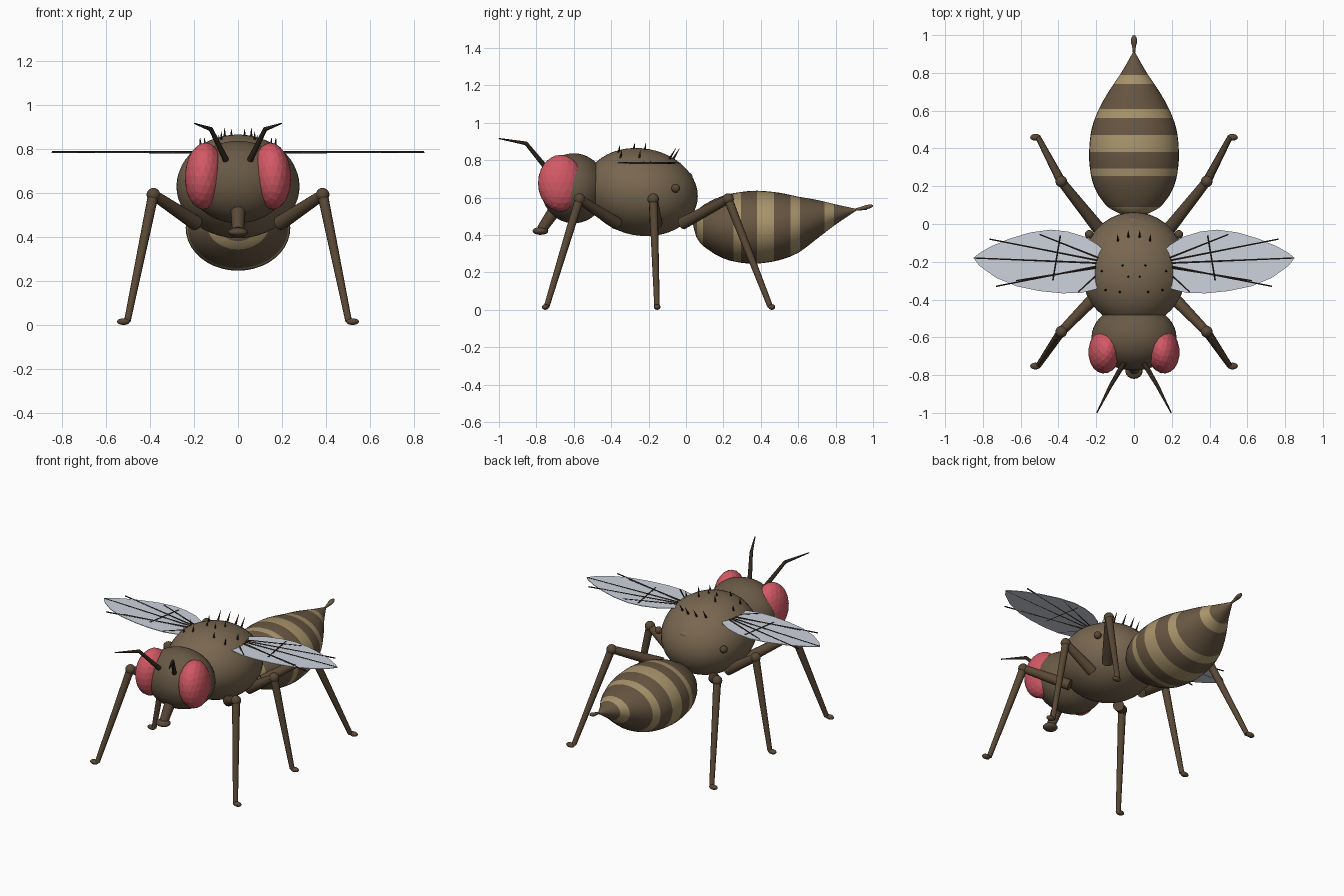
import bpy, bmesh, math
from mathutils import Vector, Matrix

if "Cube" in bpy.data.objects:
    bpy.data.objects.remove(bpy.data.objects["Cube"])


def mat(name, r, g, b):
    m = bpy.data.materials.new(name)
    m.diffuse_color = (r, g, b, 1)
    m.use_nodes = True
    m.node_tree.nodes["Principled BSDF"].inputs["Base Color"].default_value = m.diffuse_color
    return m


BODY = mat("body_brown", .19, .135, .08)
HEAD = mat("head_brown", .14, .10, .06)
DARK = mat("band_dark", .14, .095, .055)
LIGHT = mat("band_light", .40, .30, .15)
LEG = mat("leg_brown", .10, .065, .036)
BRISTLE = mat("bristle_dark", .03, .02, .013)
EYE = mat("eye_red", .65, .10, .13)
WING = mat("wing_pale", .61, .65, .73)


def finish(name, bm, mats, smooth=True):
    bmesh.ops.recalc_face_normals(bm, faces=bm.faces)
    me = bpy.data.meshes.new(name)
    bm.to_mesh(me)
    bm.free()
    for m in mats:
        me.materials.append(m)
    ob = bpy.data.objects.new(name, me)
    bpy.context.collection.objects.link(ob)
    if smooth:
        bpy.ops.object.select_all(action='DESELECT')
        bpy.context.view_layer.objects.active = ob
        ob.select_set(True)
        bpy.ops.object.shade_smooth_by_angle(angle=math.radians(40))
    return ob


def add_ball(bm, c, r, rot=Matrix(), seg=16, rings=10):
    M = Matrix.Translation(c) @ rot @ Matrix.Diagonal((*r, 1))
    bmesh.ops.create_uvsphere(bm, u_segments=seg, v_segments=rings, radius=1, matrix=M)


def add_rod(bm, a, b, r1, r2, seg=12):
    a, b = Vector(a), Vector(b)
    d = b - a
    M = Matrix.Translation((a + b) / 2) @ d.to_track_quat('Z', 'Y').to_matrix().to_4x4()
    bmesh.ops.create_cone(bm, cap_ends=True, segments=seg, radius1=r1, radius2=r2,
                          depth=d.length, matrix=M)


def ball(name, c, r, m, rot=Matrix(), seg=40, rings=24):
    bm = bmesh.new()
    add_ball(bm, c, r, rot, seg, rings)
    return finish(name, bm, [m])


# Thorax, tilted slightly down at the rear, and the head
TC, TR = Vector((0, -.24, .63)), (.28, .305, .233)
TILT = Matrix.Rotation(math.radians(-10), 4, 'X')
ball("thorax", TC, TR, BODY, TILT)
ball("head", (0, -.60, .65), (.225, .175, .187), HEAD)
ball("scutellum", (0, .0, .71), (.05, .035, .028), BODY, seg=20, rings=12)

# Abdomen: upright elliptical rings with colour bands
KEYS = [(.038, .002, .455, .002), (.055, .075, .455, .065), (.10, .15, .45, .115),
        (.20, .212, .443, .168), (.30, .234, .441, .190), (.38, .238, .442, .195),
        (.50, .225, .446, .180), (.60, .19, .455, .150), (.70, .135, .484, .104),
        (.80, .068, .510, .054), (.91, .005, .535, .005)]
LIGHTS = [(.06, .09), (.255, .295), (.38, .47), (.56, .61), (.74, .79)]


def ring_at(y):
    i = max(k for k in range(len(KEYS) - 1) if KEYS[k][0] <= y + 1e-6)
    p = [KEYS[min(max(i + k, 0), len(KEYS) - 1)] for k in (-1, 0, 1, 2)]
    h = p[2][0] - p[1][0]
    t = (y - p[1][0]) / h
    out = []
    for c in (1, 2, 3):
        m1 = (p[2][c] - p[0][c]) / (p[2][0] - p[0][0]) * h
        m2 = (p[3][c] - p[1][c]) / (p[3][0] - p[1][0]) * h
        out.append((2*t**3 - 3*t*t + 1) * p[1][c] + (t**3 - 2*t*t + t) * m1
                   + (3*t*t - 2*t**3) * p[2][c] + (t**3 - t*t) * m2)
    return out


ys = sorted({k[0] for k in KEYS} | {v for b in LIGHTS for v in b}
            | {.045, .075, .15, .23, .34, .43, .53, .65, .85})
bm = bmesh.new()
N, prev = 40, None
for j, y in enumerate(ys):
    rx, zc, rz = ring_at(y)
    cur = [bm.verts.new((rx * math.cos(math.tau*i/N), y, zc + rz * math.sin(math.tau*i/N)))
           for i in range(N)]
    if prev:
        mid = (y + ys[j-1]) / 2
        for i in range(N):
            f = bm.faces.new((prev[i], prev[(i+1) % N], cur[(i+1) % N], cur[i]))
            f.material_index = int(any(a < mid < b for a, b in LIGHTS))
    if j in (0, len(ys) - 1):
        bm.faces.new(cur)
    prev = cur
finish("abdomen", bm, [DARK, LIGHT])

# Abdomen tip
bm = bmesh.new()
add_rod(bm, (0, .89, .533), (0, .965, .547), .004, .013)
add_ball(bm, (0, .969, .550), (.016, .032, .011), Matrix.Rotation(.25, 4, 'X'))
finish("abdomen_tip", bm, [DARK])

# Proboscis
bm = bmesh.new()
add_rod(bm, (0, -.69, .55), (0, -.772, .43), .036, .027, 16)
add_ball(bm, (0, -.778, .422), (.046, .042, .021))
finish("proboscis", bm, [LEG])

# Bristle spots: x, y, length
SPOTS = [(.085, -.09, .07), (.03, -.07, .07), (.06, -.22, .045), (.17, -.25, .04),
         (.075, -.36, .04), (.15, -.35, .04), (.03, -.28, .035)]
OUTLINE = [(.13, -.22), (.15, -.15), (.19, -.11), (.26, -.068), (.35, -.04), (.44, -.03),
           (.55, -.045), (.66, -.078), (.76, -.12), (.82, -.155), (.85, -.18), (.82, -.22),
           (.73, -.285), (.62, -.33), (.50, -.355), (.38, -.367), (.28, -.365), (.20, -.345),
           (.15, -.29)]
VEINS = [(.50, -.055), (.765, -.08), (.845, -.18), (.73, -.33), (.625, -.30), (.295, -.36)]
LEGS = {"front": (-.37, -.57, -.745), "middle": (-.16, -.175, -.155), "rear": (-.02, .225, .45)}

for side, s in (("right", 1), ("left", -1)):
    # Faceted eyes
    bm = bmesh.new()
    R = Matrix.Rotation(s * .12, 4, 'Z') @ Matrix.Rotation(s * -.05, 4, 'Y')
    M = Matrix.Translation((s * .153, -.67, .677)) @ R @ Matrix.Diagonal((.088, .122, .152, 1))
    bmesh.ops.create_icosphere(bm, subdivisions=3, radius=1, matrix=M)
    finish(side + "_eye", bm, [EYE], smooth=False)

    # Antennae
    bm = bmesh.new()
    add_rod(bm, (s*.055, -.74, .75), (s*.123, -.855, .89), .014, .010)
    add_ball(bm, (s*.123, -.855, .89), (.010,) * 3, seg=10, rings=6)
    add_rod(bm, (s*.123, -.855, .89), (s*.197, -1.0, .916), .010, .003)
    finish(side + "_antenna", bm, [BRISTLE])

    # Legs: thigh, knee, shin, foot
    for which, (y0, y1, y2) in LEGS.items():
        bm = bmesh.new()
        hip, knee, foot = (s*.19, y0, .462), (s*.385, y1, .592), (s*.503, y2, .018)
        add_rod(bm, hip, knee, .034, .024)
        add_ball(bm, knee, (.031,) * 3)
        add_rod(bm, knee, foot, .024, .015)
        add_ball(bm, (s*.521, y2 + (y2 - y1) * .04, .015), (.029, .018, .015))
        finish(f"{side}_{which}_leg", bm, [LEG])

    # Wings, thin leaf plates
    bm = bmesh.new()
    f = bm.faces.new([bm.verts.new((s*x, y, .783)) for x, y in OUTLINE])
    g = bmesh.ops.extrude_face_region(bm, geom=[f])
    for v in g["geom"]:
        if isinstance(v, bmesh.types.BMVert):
            v.co.z += .004
    finish(side + "_wing", bm, [WING], smooth=False)

    # Wing veins
    bm = bmesh.new()
    for k, (x, y) in enumerate(VEINS):
        add_rod(bm, (s*.16, -.19 - k * .009, .786), (s*x, y, .786), .006, .004, 6)
    add_rod(bm, (s*.39, -.06, .786), (s*.43, -.30, .786), .005, .005, 6)
    finish(side + "_wing_veins", bm, [BRISTLE])

    # Balancer knobs behind the wings
    bm = bmesh.new()
    add_rod(bm, (s*.17, -.09, .66), (s*.235, -.055, .65), .009, .009, 8)
    add_ball(bm, (s*.237, -.055, .65), (.023,) * 3)
    finish(side + "_balancer", bm, [LEG])

    # Bristles standing on the thorax
    bm = bmesh.new()
    for x, y, h in SPOTS:
        inv = (Matrix.Translation(TC) @ TILT @ Matrix.Diagonal((*TR, 1))).inverted()
        z = 1.0
        while (inv @ Vector((s*x, y, z))).length > 1:
            z -= .004
        p = Vector((s*x, y, z - .004))
        lean = .6 if y > -.15 else .15
        add_rod(bm, p, p + Vector((s*x*.4, lean, 1)).normalized() * h, .007, .0008, 6)
    finish(side + "_bristles", bm, [BRISTLE])
